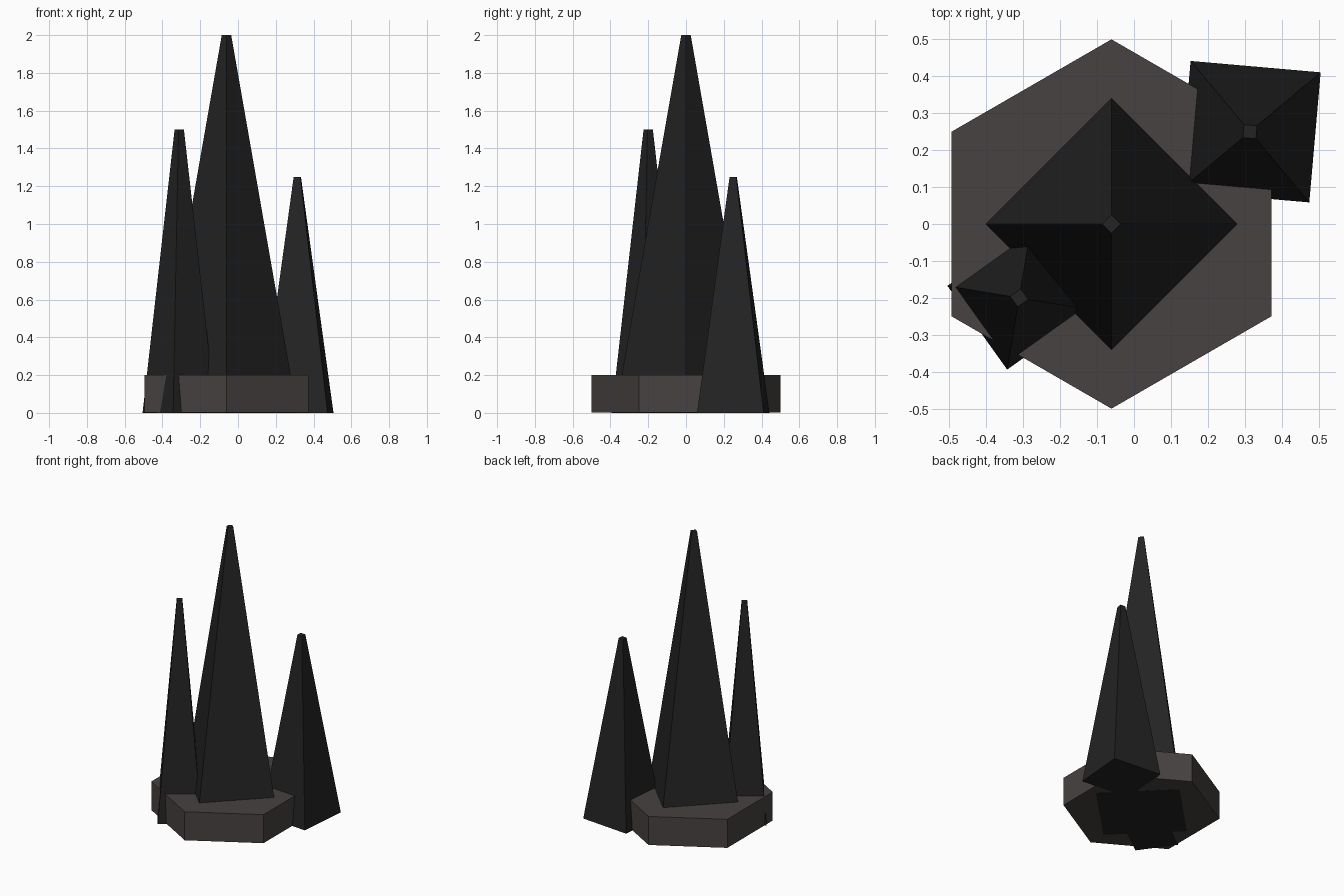
import bpy
import math

cube = bpy.data.objects.get("Cube")
if cube:
    bpy.data.objects.remove(cube, do_unlink=True)


def make_material(name, rgb):
    mat = bpy.data.materials.new(name)
    mat.use_nodes = True
    mat.diffuse_color = (*rgb, 1)
    bsdf = mat.node_tree.nodes["Principled BSDF"]
    bsdf.inputs["Base Color"].default_value = (*rgb, 1)
    bsdf.inputs["Roughness"].default_value = 0.9
    return mat


def frustum(name, mat, sides, center, radii, z_range, corner_angle):
    """Flat-sided tapered prism with its first corner at corner_angle degrees."""
    verts = []
    for r, z in zip(radii, z_range):
        for i in range(sides):
            a = math.radians(corner_angle) + math.tau * i / sides
            verts.append((center[0] + r * math.cos(a), center[1] + r * math.sin(a), z))
    faces = [tuple(reversed(range(sides))), tuple(range(sides, 2 * sides))]
    for i in range(sides):
        j = (i + 1) % sides
        faces.append((i, j, sides + j, sides + i))
    mesh = bpy.data.meshes.new(name)
    mesh.from_pydata(verts, [], faces)
    mesh.materials.append(mat)
    obj = bpy.data.objects.new(name, mesh)
    bpy.context.collection.objects.link(obj)
    return obj


stone = make_material("warm grey stone", (0.063, 0.054, 0.052))
obsidian = make_material("black rock", (0.0170, 0.0170, 0.0170))

# Hexagonal base, a hair above the spire bottoms so they show underneath
frustum("hexagonal_base", stone, 6, (-0.061, 0), (0.5, 0.5), (0.001, 0.2), 90)

# Four-sided spires: name, centre, base radius, height, corner angle
TIP = 0.025
for name, center, radius, height, angle in (
    ("tall_spire", (-0.061, 0), 0.375, 2.0, 0),
    ("narrow_spire", (-0.311, -0.2), 0.197, 1.5, -9.5),
    ("short_spire", (0.314, 0.25), 0.25, 1.25, 40),
):
    frustum(name, obsidian, 4, center, (radius, TIP), (0, height), angle)
